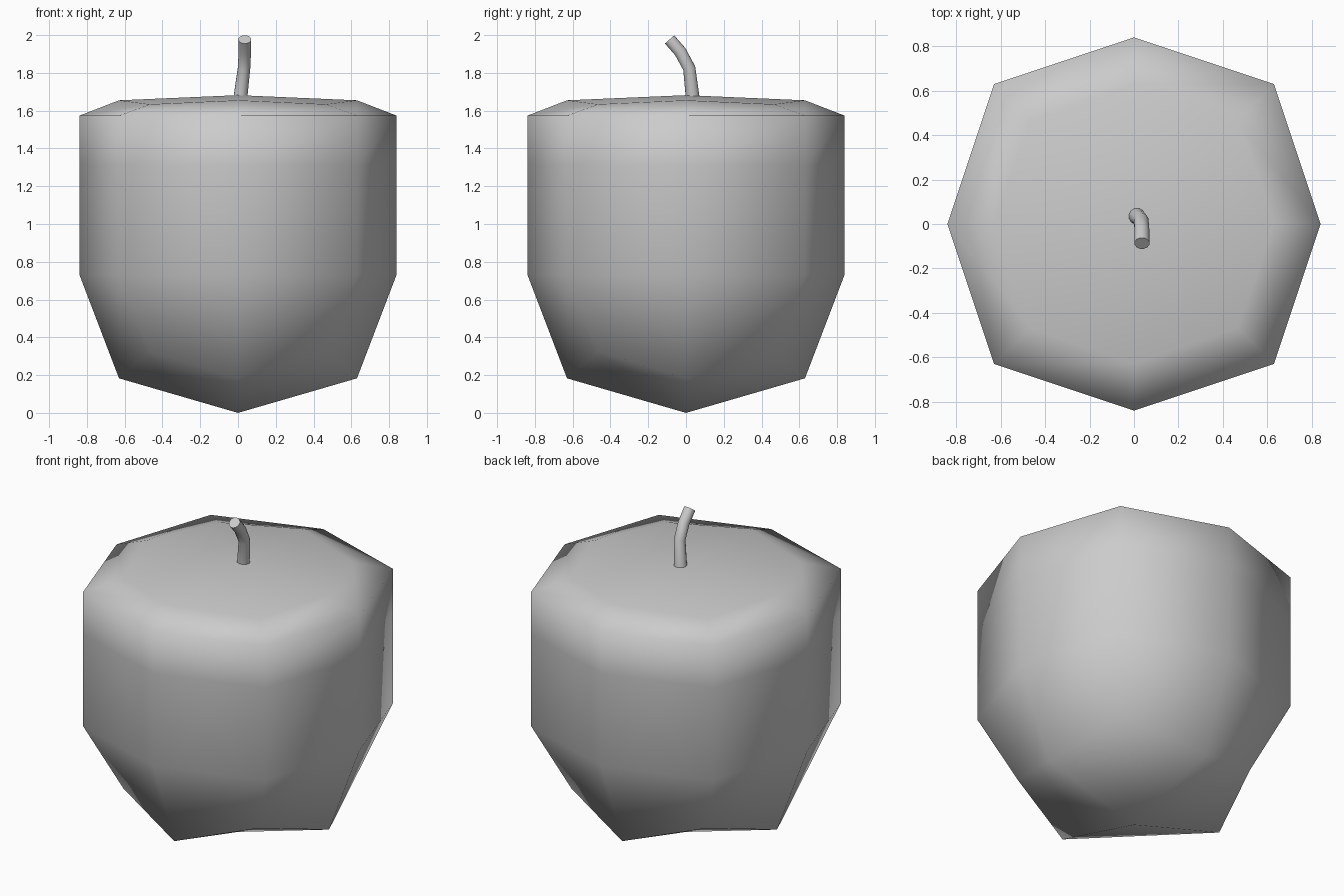
import bpy, bmesh

if "Cube" in bpy.data.objects:
    bpy.data.objects.remove(bpy.data.objects["Cube"])

# Apple body: tall box cage with one loop near the top, rounded by one subdivision
HALF = 0.84
LEVELS = [0.0, 1.465, 1.682]
bm = bmesh.new()
rings = [[bm.verts.new((sx * HALF, sy * HALF, z))
          for sx, sy in ((-1, -1), (1, -1), (1, 1), (-1, 1))] for z in LEVELS]
for low, high in zip(rings, rings[1:]):
    for i in range(4):
        j = (i + 1) % 4
        bm.faces.new((low[i], low[j], high[j], high[i]))
bm.faces.new(rings[0][::-1])
bm.faces.new(rings[-1])
for f in bm.faces:
    f.smooth = True
mesh = bpy.data.meshes.new("apple_body")
bm.to_mesh(mesh)
bm.free()
body = bpy.data.objects.new("apple_body", mesh)
bpy.context.collection.objects.link(body)
sub = body.modifiers.new("round", 'SUBSURF')
sub.levels = sub.render_levels = 1
sub.use_limit_surface = False

# Stem: bent tube leaning to the front
PATH = [(0.013, 0.035, 1.672, 1.1), (0.032, 0.017, 1.825, 1.0),
        (0.036, -0.030, 1.912, 1.0), (0.036, -0.087, 1.977, 1.0)]
curve = bpy.data.curves.new("stem", 'CURVE')
curve.dimensions = '3D'
curve.bevel_depth = 0.034
curve.bevel_resolution = 4
curve.use_fill_caps = True
spline = curve.splines.new('POLY')
spline.points.add(len(PATH) - 1)
for p, (x, y, z, r) in zip(spline.points, PATH):
    p.co = (x, y, z, 1)
    p.radius = r
stem = bpy.data.objects.new("stem", curve)
bpy.context.collection.objects.link(stem)

# Turn the stem into a mesh with smooth sides and a sharp end cap
bpy.context.view_layer.objects.active = stem
stem.select_set(True)
bpy.ops.object.convert(target='MESH')
bpy.ops.object.shade_smooth_by_angle(angle=0.9)
